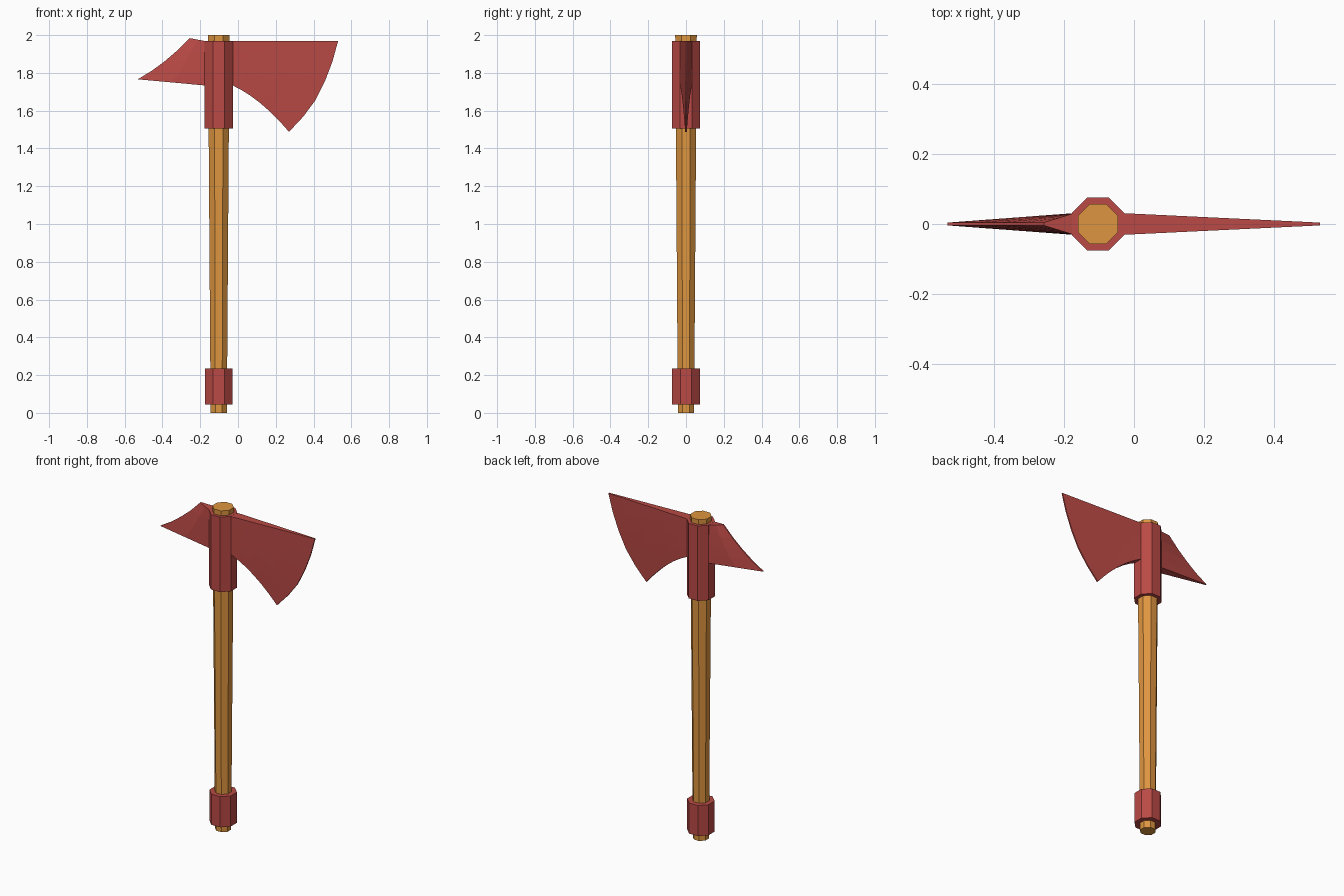
import bpy, bmesh, math
from mathutils import Vector

if "Cube" in bpy.data.objects:
    bpy.data.objects.remove(bpy.data.objects["Cube"])

CX = -0.102  # handle axis


def material(name, rgb):
    m = bpy.data.materials.new(name)
    m.diffuse_color = (*rgb, 1)
    m.use_nodes = True
    m.node_tree.nodes["Principled BSDF"].inputs["Base Color"].default_value = m.diffuse_color
    return m


RED = material("red metal", (0.49, 0.068, 0.06))
WOOD = material("wood", (0.73, 0.30, 0.05))


def finish(name, bm, mat):
    bmesh.ops.recalc_face_normals(bm, faces=bm.faces[:])
    me = bpy.data.meshes.new(name)
    bm.to_mesh(me)
    bm.free()
    me.materials.append(mat)
    ob = bpy.data.objects.new(name, me)
    bpy.context.collection.objects.link(ob)


def octagon_post(name, z0, z1, a0, a1, mat):
    """Eight-sided post with flats on the axes; a0, a1 are half widths."""
    bm = bmesh.new()
    rings = []
    for z, a in ((z0, a0), (z1, a1)):
        r = a / math.cos(math.pi / 8)
        angles = [math.pi / 8 + i * math.pi / 4 for i in range(8)]
        rings.append([bm.verts.new((CX + r * math.cos(t), r * math.sin(t), z)) for t in angles])
    for i in range(8):
        j = (i + 1) % 8
        bm.faces.new((rings[0][i], rings[0][j], rings[1][j], rings[1][i]))
    for ring in rings:
        bm.faces.new(ring)
    finish(name, bm, mat)


def wedge(name, root_x, root_z, edge, sag, cols=6, thick=0.031, thin=0.004):
    """Loft from a thick upright root to a thin cutting edge (x, z points, top first)."""
    bm = bmesh.new()
    n = len(edge) - 1
    sides = []
    for sign in (-1, 1):
        grid = []
        for i, (ex, ez) in enumerate(edge):
            t = i / n
            root = Vector((root_x, thick, root_z[0] + (root_z[1] - root_z[0]) * t))
            tip = Vector((ex, thin, ez))
            row = []
            for k in range(cols + 1):
                s = k / cols
                p = root.lerp(tip, s)
                p.z += sag * t * t * 4 * s * (1 - s)
                p.y *= sign
                row.append(bm.verts.new(p))
            grid.append(row)
        sides.append(grid)
        for i in range(n):
            for k in range(cols):
                bm.faces.new((grid[i][k], grid[i][k + 1], grid[i + 1][k + 1], grid[i + 1][k]))
    # close the rim between the two sides
    a, b = sides
    for i in (0, n):
        for k in range(cols):
            bm.faces.new((a[i][k], a[i][k + 1], b[i][k + 1], b[i][k]))
    for k in (0, cols):
        for i in range(n):
            bm.faces.new((a[i][k], a[i + 1][k], b[i + 1][k], b[i][k]))
    finish(name, bm, RED)


# Tapered handle with head socket and foot band
octagon_post("handle", 0, 2.0, 0.043, 0.057, WOOD)
octagon_post("head_socket", 1.505, 1.97, 0.075, 0.075, RED)
octagon_post("foot_band", 0.045, 0.235, 0.073, 0.073, RED)

# Broad blade with a curved cutting edge
wedge("blade", -0.035, (1.969, 1.737),
      [(0.53, 1.969), (0.50, 1.86), (0.46, 1.755), (0.41, 1.655), (0.345, 1.568), (0.27, 1.488)],
      sag=0.028)

# Back spike with a hollow upper edge
wedge("back_spike", -0.17, (1.968, 1.733),
      [(-0.257, 1.984), (-0.32, 1.92), (-0.385, 1.864), (-0.455, 1.812), (-0.531, 1.766)],
      sag=0.0, cols=2)
